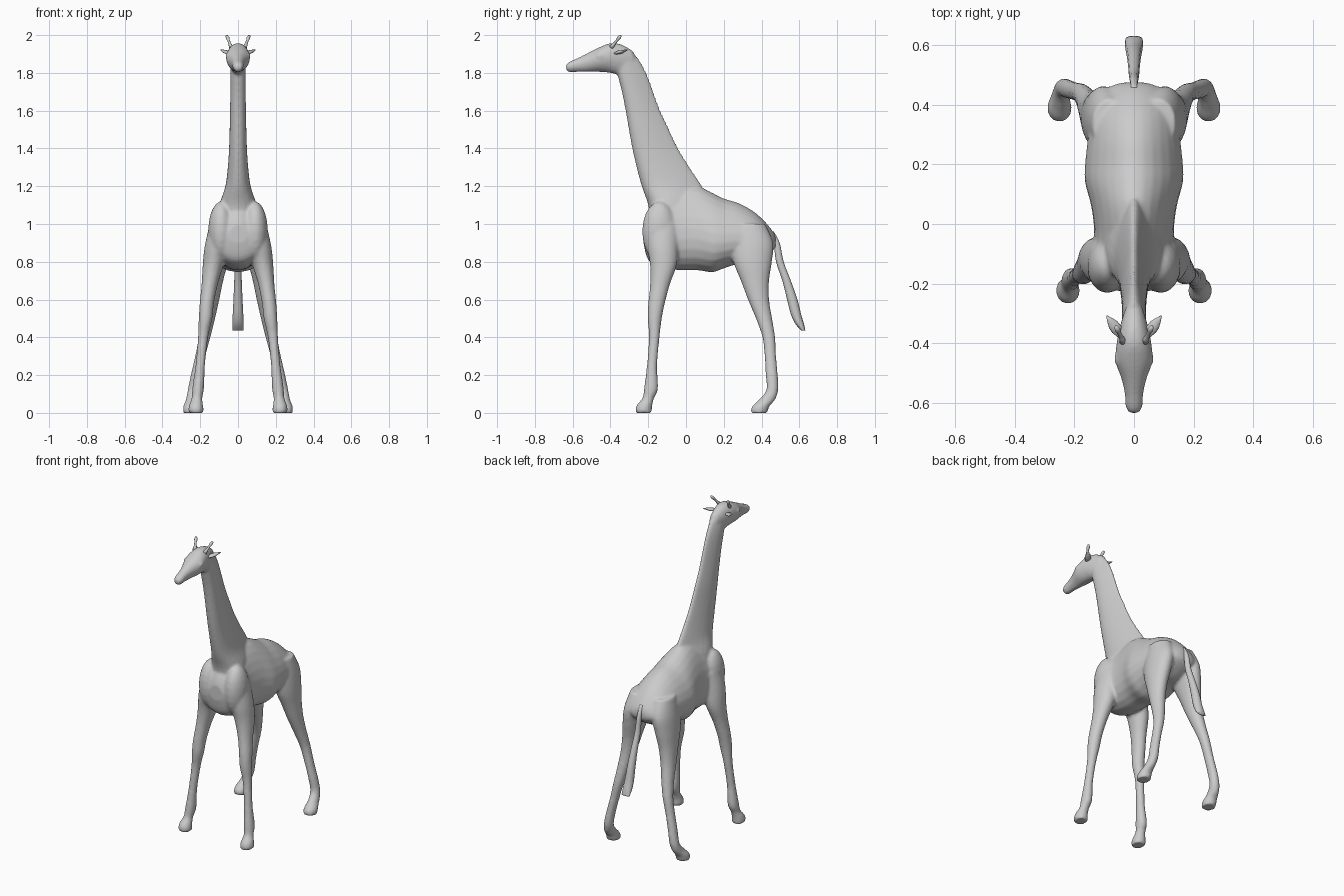
import bpy, bmesh, math
from mathutils import Vector

cube = bpy.data.objects.get("Cube")
if cube:
    bpy.data.objects.remove(cube, do_unlink=True)

hide = bpy.data.materials.new("plain grey")
hide.use_nodes = True
GREY = (0.6, 0.6, 0.6, 1)
hide.diffuse_color = GREY
hide.node_tree.nodes["Principled BSDF"].inputs["Base Color"].default_value = GREY


def spline(rows, steps):
    """Catmull-Rom interpolation of the section rows."""
    rows = [Vector(r) for r in rows]
    out = []
    for i in range(len(rows) - 1):
        a, b, c = rows[max(i - 1, 0)], rows[i], rows[i + 1]
        d = rows[min(i + 2, len(rows) - 1)]
        for k in range(steps):
            t = k / steps
            out.append(b + (c - a) * (t / 2) + (a * 2 - b * 5 + c * 4 - d) * (t * t / 2)
                       + (b * 3 - a - c * 3 + d) * (t ** 3 / 2))
    return out + [rows[-1]]


def skin(bm, rings):
    """Join vertex rings with quads and close both ends."""
    loops = [[bm.verts.new(p) for p in ring] for ring in rings]
    n = len(loops[0])
    faces = [bm.faces.new(loops[0]), bm.faces.new(loops[-1])]
    for lo, hi in zip(loops, loops[1:]):
        for j in range(n):
            k = (j + 1) % n
            faces.append(bm.faces.new((lo[j], lo[k], hi[k], hi[j])))
    bmesh.ops.recalc_face_normals(bm, faces=faces)


def loft(bm, axis, rows, side=1, egg=0.0, sides=24, steps=4):
    """Rows: position on axis, centre x, low edge, high edge, half width."""
    rings = []
    for pos, x, low, high, wide in spline(rows, steps):
        ring = []
        for j in range(sides):
            a = math.tau * j / sides
            s = math.sin(a)
            px = side * (x + wide * math.cos(a) * (1 - egg * s))
            depth = (low + high) / 2 + (high - low) / 2 * s
            ring.append((px, depth, pos) if axis == "z" else (px, pos, depth))
        rings.append(ring)
    skin(bm, rings)


def ball(bm, centre, size):
    made = bmesh.ops.create_icosphere(bm, subdivisions=3, radius=1)["verts"]
    for v in made:
        v.co = Vector(c + p * s for c, p, s in zip(centre, v.co, size))


def spike(bm, start, end, radii, flat=1.0):
    """Tapered rod between two points."""
    start, end = Vector(start), Vector(end)
    turn = (end - start).to_track_quat("Z", "Y")
    rings = []
    for i, r in enumerate(radii):
        mid = start.lerp(end, i / (len(radii) - 1))
        angles = [math.tau * j / 10 for j in range(10)]
        rings.append([mid + turn @ Vector((r * math.cos(a), r * flat * math.sin(a), 0))
                      for a in angles])
    skin(bm, rings)


def finish(name, bm):
    mesh = bpy.data.meshes.new(name)
    bm.to_mesh(mesh)
    bm.free()
    mesh.materials.append(hide)
    obj = bpy.data.objects.new(name, mesh)
    bpy.context.collection.objects.link(obj)
    for poly in mesh.polygons:
        poly.use_smooth = True
    return obj


body = bmesh.new()

# Trunk, chest to rump
loft(body, "y", [
    (-.225, 0, .9, 1, .05), (-.2, 0, .81, 1.06, .1), (-.13, 0, .77, 1.16, .135),
    (-.03, 0, .755, 1.2, .13), (.06, 0, .755, 1.2, .14), (.14, 0, .745, 1.165, .16),
    (.2, 0, .765, 1.135, .16), (.28, 0, .79, 1.11, .152), (.36, 0, .8, 1.065, .145),
    (.42, 0, .83, 1.01, .12), (.46, 0, .86, .96, .08), (.475, 0, .88, .93, .04)], egg=.25)

# Neck, thinner along the mane
loft(body, "z", [
    (1, 0, -.19, .08, .09), (1.1, 0, -.2, .12, .09), (1.2, 0, -.235, .085, .062),
    (1.3, 0, -.262, .02, .05), (1.4, 0, -.285, -.04, .044), (1.5, 0, -.303, -.088, .041),
    (1.6, 0, -.32, -.135, .039), (1.7, 0, -.34, -.172, .038), (1.8, 0, -.365, -.21, .038),
    (1.88, 0, -.38, -.255, .036), (1.93, 0, -.37, -.3, .025)], egg=.45)

# Head
loft(body, "y", [
    (-.635, 0, 1.815, 1.845, .015), (-.615, 0, 1.803, 1.86, .028),
    (-.57, 0, 1.805, 1.88, .031), (-.52, 0, 1.805, 1.905, .042),
    (-.46, 0, 1.805, 1.935, .062), (-.4, 0, 1.8, 1.957, .058),
    (-.34, 0, 1.79, 1.95, .046), (-.28, 0, 1.82, 1.915, .028)], egg=-.1)

for side in (-1, 1):
    # Shoulder and brow
    ball(body, (side * .09, -.14, .96), (.068, .092, .16))
    ball(body, (side * .053, -.455, 1.89), (.014, .02, .016))
    # Front leg
    loft(body, "z", [
        (1, .09, -.21, -.04, .06), (.88, .112, -.205, -.04, .065),
        (.78, .132, -.19, -.05, .055), (.68, .15, -.19, -.085, .043),
        (.58, .165, -.2, -.112, .038), (.5, .172, -.203, -.128, .036),
        (.4, .185, -.196, -.14, .027), (.25, .2, -.207, -.153, .025),
        (.13, .211, -.222, -.148, .031), (.08, .217, -.23, -.168, .028),
        (.045, .222, -.258, -.178, .036), (.02, .222, -.268, -.18, .04),
        (0, .222, -.266, -.18, .039)], side)
    # Hind leg
    loft(body, "z", [
        (1, .08, .25, .42, .06), (.9, .098, .235, .462, .066),
        (.8, .115, .25, .455, .062), (.7, .13, .29, .44, .052),
        (.6, .143, .328, .44, .044), (.5, .158, .37, .456, .037),
        (.4, .177, .405, .472, .031), (.3, .2, .416, .477, .027),
        (.2, .223, .422, .486, .027), (.12, .237, .425, .488, .029),
        (.07, .246, .385, .472, .03), (.04, .25, .355, .445, .038),
        (.018, .25, .343, .435, .041), (0, .25, .345, .432, .04)], side)

# Fuse the parts into one skin
body = finish("body", body)
remesh = body.modifiers.new("fuse", "REMESH")
remesh.mode = "VOXEL"
remesh.voxel_size = .009
remesh.use_smooth_shade = True
soften = body.modifiers.new("soften", "SMOOTH")
soften.factor = .5
soften.iterations = 4

# Ears and horns
for side, word in ((-1, "right"), (1, "left")):
    ear = bmesh.new()
    spike(ear, (side * .035, -.385, 1.9), (side * .092, -.308, 1.922),
          [.009, .014, .019, .018, .011, .002], .5)
    finish(word + "_ear", ear)
    horn = bmesh.new()
    spike(horn, (side * .036, -.395, 1.935), (side * .06, -.345, 1.998),
          [.013, .009, .007, .007, .01, .006])
    finish(word + "_horn", horn)

# Tail, widening to a blunt tuft
tail = bmesh.new()
loft(tail, "z", [
    (.96, 0, .44, .465, .012), (.9, 0, .463, .496, .014), (.8, 0, .477, .517, .017),
    (.7, 0, .51, .555, .02), (.6, 0, .535, .59, .024), (.52, 0, .556, .61, .028),
    (.47, 0, .58, .625, .03), (.435, 0, .612, .632, .029)], sides=12)
finish("tail", tail)
